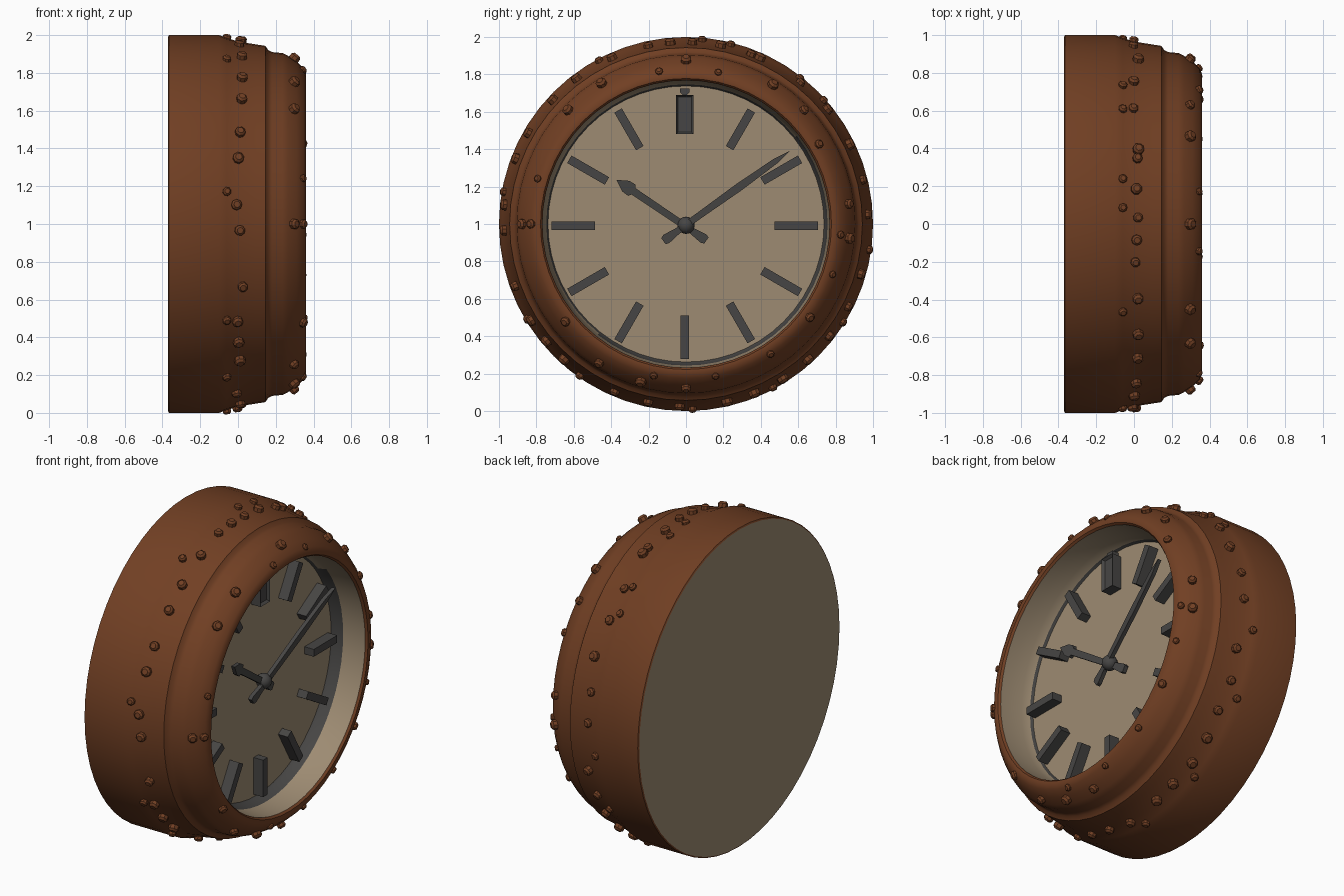
import bpy
import bmesh
import random
from math import radians, cos, sin
from mathutils import Matrix, Vector

default_cube = bpy.data.objects.get("Cube")
if default_cube:
    bpy.data.objects.remove(default_cube, do_unlink=True)

random.seed(4)
SIDES = 56
AXIS_HEIGHT = 1.0
DIAL_X = 0.13
MARKER_X = 0.195


def make_material(name, colour):
    material = bpy.data.materials.new(name)
    material.use_nodes = True
    material.diffuse_color = (*colour, 1)
    material.node_tree.nodes["Principled BSDF"].inputs["Base Color"].default_value = (*colour, 1)
    return material


BROWN = make_material("rust brown", (0.165, 0.05, 0.017))
CREAM = make_material("aged cream", (0.34, 0.26, 0.17))
GREY = make_material("dark grey", (0.062, 0.06, 0.058))


def finish(name, bm, material, smooth=False):
    mesh = bpy.data.meshes.new(name)
    bm.to_mesh(mesh)
    bm.free()
    mesh.materials.append(material)
    obj = bpy.data.objects.new(name, mesh)
    bpy.context.collection.objects.link(obj)
    if smooth:
        bpy.ops.object.select_all(action="DESELECT")
        obj.select_set(True)
        bpy.context.view_layer.objects.active = obj
        bpy.ops.object.shade_smooth_by_angle(angle=radians(35))
    return obj


def lathe(name, profile, material):
    """Turn (x, radius) points around the clock's horizontal axis."""
    bm = bmesh.new()
    rings = []
    for x, radius in profile:
        angles = [radians(360 * i / SIDES) for i in range(SIDES)]
        rings.append([bm.verts.new((x, radius * cos(a), AXIS_HEIGHT + radius * sin(a)))
                      for a in angles])
    for first, second in zip(rings, rings[1:]):
        for i in range(SIDES):
            j = (i + 1) % SIDES
            bm.faces.new((first[i], first[j], second[j], second[i]))
    bmesh.ops.remove_doubles(bm, verts=bm.verts, dist=0.0001)
    return finish(name, bm, material, smooth=True)


def hand_or_marker(name, half_outline, angle, x_back, x_front, inset=0, rise=0):
    """Extrude a symmetric (along, half width) outline; rise lifts the tip forwards."""
    bm = bmesh.new()
    outline = half_outline + [(u, -v) for u, v in reversed(half_outline) if v > 0]
    turn = Matrix.Rotation(radians(angle), 4, "X")
    centre = Vector((0, -0.007, AXIS_HEIGHT - 0.01))
    base = bm.faces.new([bm.verts.new(centre + turn @ Vector((x_back + rise * u, u, v)))
                         for u, v in outline])
    top = bmesh.ops.extrude_face_region(bm, geom=[base])["geom"]
    bmesh.ops.translate(bm, vec=(x_front - x_back, 0, 0),
                        verts=[g for g in top if isinstance(g, bmesh.types.BMVert)])
    bmesh.ops.recalc_face_normals(bm, faces=bm.faces)
    if inset:
        front = max(bm.faces, key=lambda f: f.calc_center_median().x)
        bmesh.ops.inset_region(bm, faces=[front], thickness=inset)
        bmesh.ops.translate(bm, verts=front.verts, vec=(-inset, 0, 0))
    return finish(name, bm, GREY)


def add_rivet(bm, x, radius, angle, size, tilt):
    """Add a chunky faceted stud; tilt leans it from radial towards the front."""
    a, t = radians(angle), radians(tilt)
    normal = Vector((sin(t), cos(t) * cos(a), cos(t) * sin(a)))
    place = Matrix.Translation((x, radius * cos(a), AXIS_HEIGHT + radius * sin(a)))
    turn = normal.to_track_quat("Z", "Y").to_matrix().to_4x4()
    spin = Matrix.Rotation(random.uniform(0, 3), 4, "Z")
    for bottom, depth, r1, r2 in ((-size, size * 1.6, 1, 1), (size * 0.6, size * 0.4, 1, 0.6)):
        lift = Matrix.Translation((0, 0, bottom + depth / 2))
        bmesh.ops.create_cone(bm, cap_ends=True, segments=8, depth=depth,
                              radius1=size * r1, radius2=size * r2,
                              matrix=place @ turn @ spin @ lift)


# Case, liner, dial and back
lathe("case", [(-0.37, 0.992), (-0.365, 1), (-0.1, 1), (-0.06, 0.985), (0, 0.966),
               (0.1, 0.95), (0.145, 0.943), (0.16, 0.92), (0.18, 0.91), (0.235, 0.905),
               (0.265, 0.89), (0.31, 0.86), (0.347, 0.825), (0.36, 0.795),
               (0.358, 0.778), (0.345, 0.768)], BROWN)
liner = lathe("bezel_liner", [(0.345, 0.768), (0.28, 0.766), (0.2, 0.757),
                              (0.145, 0.747), (DIAL_X, 0.738)], CREAM)
lathe("dial", [(DIAL_X, 0.738), (DIAL_X, 0)], CREAM)
lathe("back_plate", [(-0.37, 0), (-0.37, 0.992)], CREAM)

# Dark seam around the dial, wider on the lower left side of the liner
liner.data.materials.append(GREY)
for face in liner.data.polygons:
    c = face.center
    wide_side = c.y - (c.z - AXIS_HEIGHT) > 0.1
    if c.x < 0.14 or (c.x < 0.2 and wide_side):
        face.material_index = 1

# Hour markers, with a framed one at the top
for hour in range(12):
    angle = 90 - 30 * hour
    if hour == 0:
        hand_or_marker("top_marker", [(0.49, 0.047), (0.7, 0.047)], angle,
                       DIAL_X, MARKER_X, inset=0.016)
        hand_or_marker("top_marker_tab", [(0.7, 0.012), (0.715, 0.025), (0.735, 0.025)],
                       angle, DIAL_X, MARKER_X - 0.02)
    else:
        hand_or_marker(f"hour_marker_{hour}", [(0.48, 0.023), (0.712, 0.023)],
                       angle, DIAL_X, MARKER_X)

# Hands and hub
hand_or_marker("minute_hand", [(-0.14, 0.02), (-0.12, 0.027), (-0.05, 0.018), (0.1, 0.018),
                               (0.36, 0.022), (0.6, 0.015), (0.69, 0)],
               35.5, 0.18, 0.205, rise=0.12)
hand_or_marker("hour_hand", [(-0.14, 0.02), (-0.12, 0.027), (-0.05, 0.018), (0.33, 0.02),
                             (0.34, 0.036), (0.38, 0.034), (0.44, 0)],
               146, 0.16, 0.185, rise=0.12)
bm = bmesh.new()
bmesh.ops.create_uvsphere(bm, u_segments=16, v_segments=10, radius=0.046,
                          matrix=Matrix.Translation((0.18, 0, AXIS_HEIGHT - 0.007)))
finish("hub", bm, GREY, smooth=True)

# Rivets around the side of the case
bm = bmesh.new()
for angle in (3, 14, 26, 39, 51, 66, 69, 79, 88, 95, 102, 114, 127, 137, 150, 159, 174, 182,
              200, 212, 220, 228, 247, 258, 268, 283, 292, 302, 312, 322, 333, 344):
    add_rivet(bm, random.uniform(-0.01, 0.025), 0.968, angle, random.uniform(0.025, 0.031), 8)
for angle in (42, 52, 76, 85, 118, 170, 211, 235, 272, 298, 328, 352):
    add_rivet(bm, -0.06, 0.985, angle, 0.023, 10)
finish("side_rivets", bm, BROWN)

# Rivets on the inner and outer slope of the bezel
bm = bmesh.new()
for angle in (31, 78, 100, 163, 180, 219, 258, 281, 303, 323, 341, 356):
    add_rivet(bm, 0.34, 0.825, angle, random.uniform(0.019, 0.026), 55)
for angle in (7, 44, 58, 90, 121, 136, 180, 238, 254, 270, 355):
    add_rivet(bm, 0.295, 0.873, angle, random.uniform(0.024, 0.03), 40)
finish("bezel_rivets", bm, BROWN)
